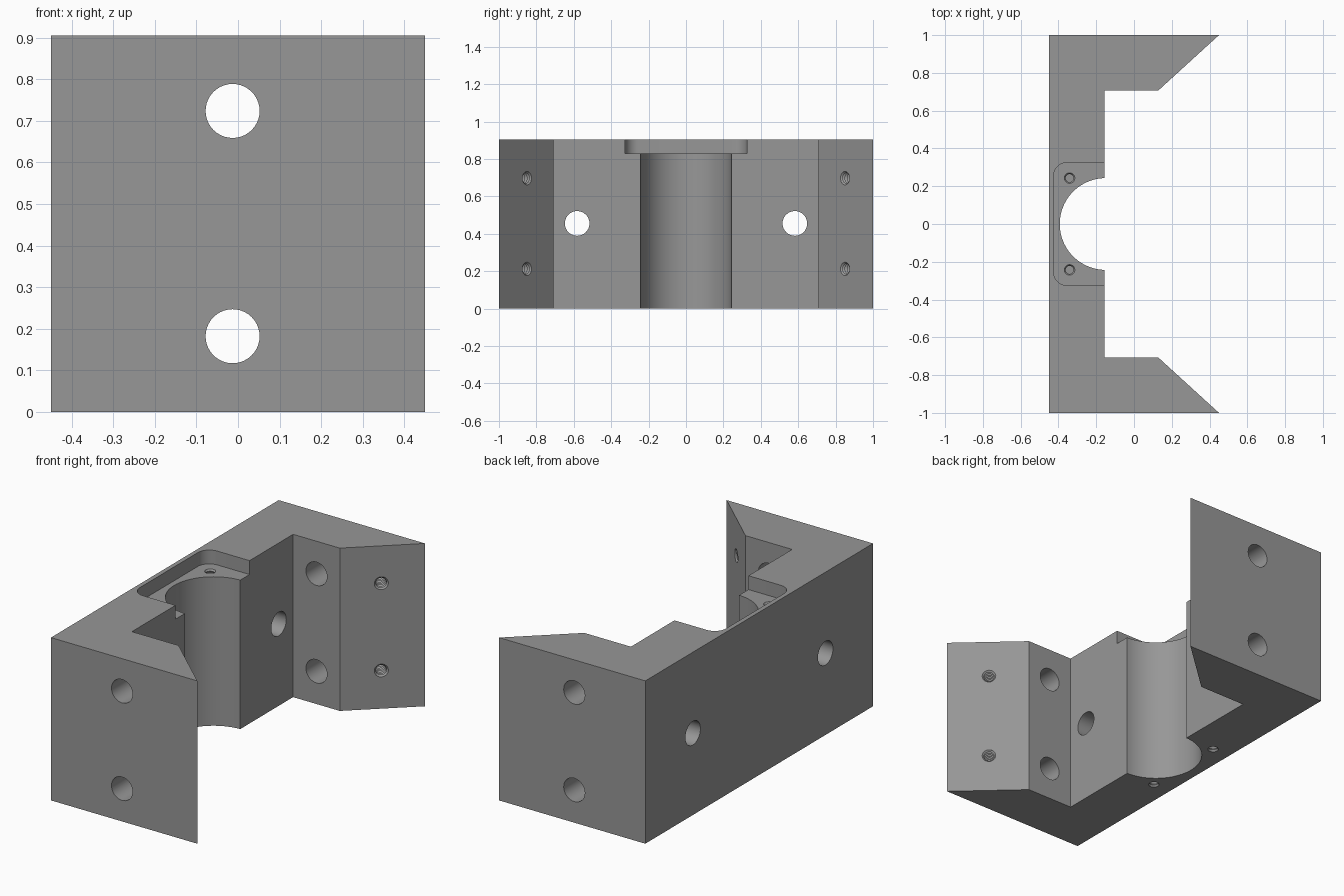
import bpy, bmesh, math
from mathutils import Vector

if "Cube" in bpy.data.objects:
    bpy.data.objects.remove(bpy.data.objects["Cube"])

H = 0.905                     # block height
grey = bpy.data.materials.new("grey metal")
grey.diffuse_color = (0.31, 0.31, 0.31, 1)
grey.use_nodes = True
grey.node_tree.nodes["Principled BSDF"].inputs["Base Color"].default_value = grey.diffuse_color


def make_object(name, bm):
    bmesh.ops.recalc_face_normals(bm, faces=bm.faces[:])
    me = bpy.data.meshes.new(name)
    bm.to_mesh(me)
    bm.free()
    me.materials.append(grey)
    ob = bpy.data.objects.new(name, me)
    bpy.context.collection.objects.link(ob)
    return ob


def prism(name, outline, z0, z1):
    """Extrude an xy outline from z0 to z1."""
    bm = bmesh.new()
    face = bm.faces.new([bm.verts.new((x, y, z0)) for x, y in outline])
    ext = bmesh.ops.extrude_face_region(bm, geom=[face])["geom"]
    verts = [g for g in ext if isinstance(g, bmesh.types.BMVert)]
    bmesh.ops.translate(bm, vec=(0, 0, z1 - z0), verts=verts)
    return make_object(name, bm)


def arc(cx, cy, r, a0, a1, n):
    return [(cx + r * math.cos(math.radians(a0 + (a1 - a0) * i / n)),
             cy + r * math.sin(math.radians(a0 + (a1 - a0) * i / n))) for i in range(n + 1)]


def lathe(name, profile, start, axis, sides):
    """Closed solid of (distance, radius) rings along an axis."""
    bm = bmesh.new()
    axis = Vector(axis).normalized()
    q = axis.to_track_quat('Z', 'Y')
    rings = []
    for d, r in profile:
        rings.append([bm.verts.new(Vector(start) + q @ Vector(
            (r * math.cos(math.tau * k / sides), r * math.sin(math.tau * k / sides), d)))
            for k in range(sides)])
    for a, b in zip(rings, rings[1:]):
        for k in range(sides):
            j = (k + 1) % sides
            bm.faces.new((a[k], a[j], b[j], b[k]))
    bm.faces.new(rings[0][::-1])
    bm.faces.new(rings[-1])
    return make_object(name, bm)


def thread_profile(r_in, r_out, depth, turns):
    """Straight lead-in followed by ridges."""
    pts = [(-0.03, r_out), (0, r_out)]
    p = depth / turns
    for i in range(turns):
        pts += [((i + 0.5) * p, r_in), ((i + 1) * p, r_out)]
    return pts


# Block: C-shaped outline with slanted jaws and a half-round channel
half = [(-0.157, 0.708), (0.13, 0.708), (0.45, 1), (-0.45, 1)]
channel = arc(-0.15, 0, 0.243, 268.5, 91.5, 48)
outline = channel + half + [(x, -y) for x, y in reversed(half)]
block = prism("clamp_block", outline, 0, H)

# Shallow rounded pocket around the top of the channel
pocket = ([(0.0, -0.325), (0.0, 0.325)] + arc(-0.355, 0.255, 0.07, 90, 180, 10)
          + arc(-0.355, -0.255, 0.07, 180, 270, 10))
cutters = [prism("pocket_cutter", pocket, 0.828, H + 0.1)]

for s in (-1, 1):
    # Wall holes
    cutters.append(lathe("wall_hole_cutter", [(0, 0.066), (0.5, 0.066)],
                         (-0.55, s * 0.582, 0.455), (1, 0, 0), 40))
    # Jaw holes, plain and threaded
    for z in (0.182, 0.724):
        cutters.append(lathe("jaw_hole_cutter", [(0, 0.065), (0.5, 0.065)],
                             (-0.013, s * 0.6, z), (0, s, 0), 40))
    for z in (0.212, 0.697):
        cutters.append(lathe("jaw_thread_cutter", thread_profile(0.027, 0.036, 0.13, 8),
                             (0.286, s * 0.8504, z), (-0.292, s * 0.32, 0), 24))
    # Threaded blind holes in the pocket floor and the underside
    for z, d in ((0.828, -1), (0, 1)):
        cutters.append(lathe("end_thread_cutter", thread_profile(0.021, 0.028, 0.15, 8),
                             (-0.341, s * 0.243, z), (0, 0, d), 24))

for c in cutters:
    mod = block.modifiers.new(c.name, 'BOOLEAN')
    mod.operation = 'DIFFERENCE'
    mod.solver = 'EXACT'
    mod.object = c

# Bake the cuts and remove the cutters
dg = bpy.context.evaluated_depsgraph_get()
dg.update()
cut_mesh = bpy.data.meshes.new_from_object(block.evaluated_get(dg))
block.modifiers.clear()
block.data = cut_mesh
cut_mesh.materials.clear()
cut_mesh.materials.append(grey)
for p in cut_mesh.polygons:
    p.material_index = 0
for c in cutters:
    bpy.data.objects.remove(c)

# Smooth the round walls, keep edges sharp
bpy.context.view_layer.objects.active = block
block.select_set(True)
bpy.ops.object.shade_smooth_by_angle(angle=math.radians(25))
